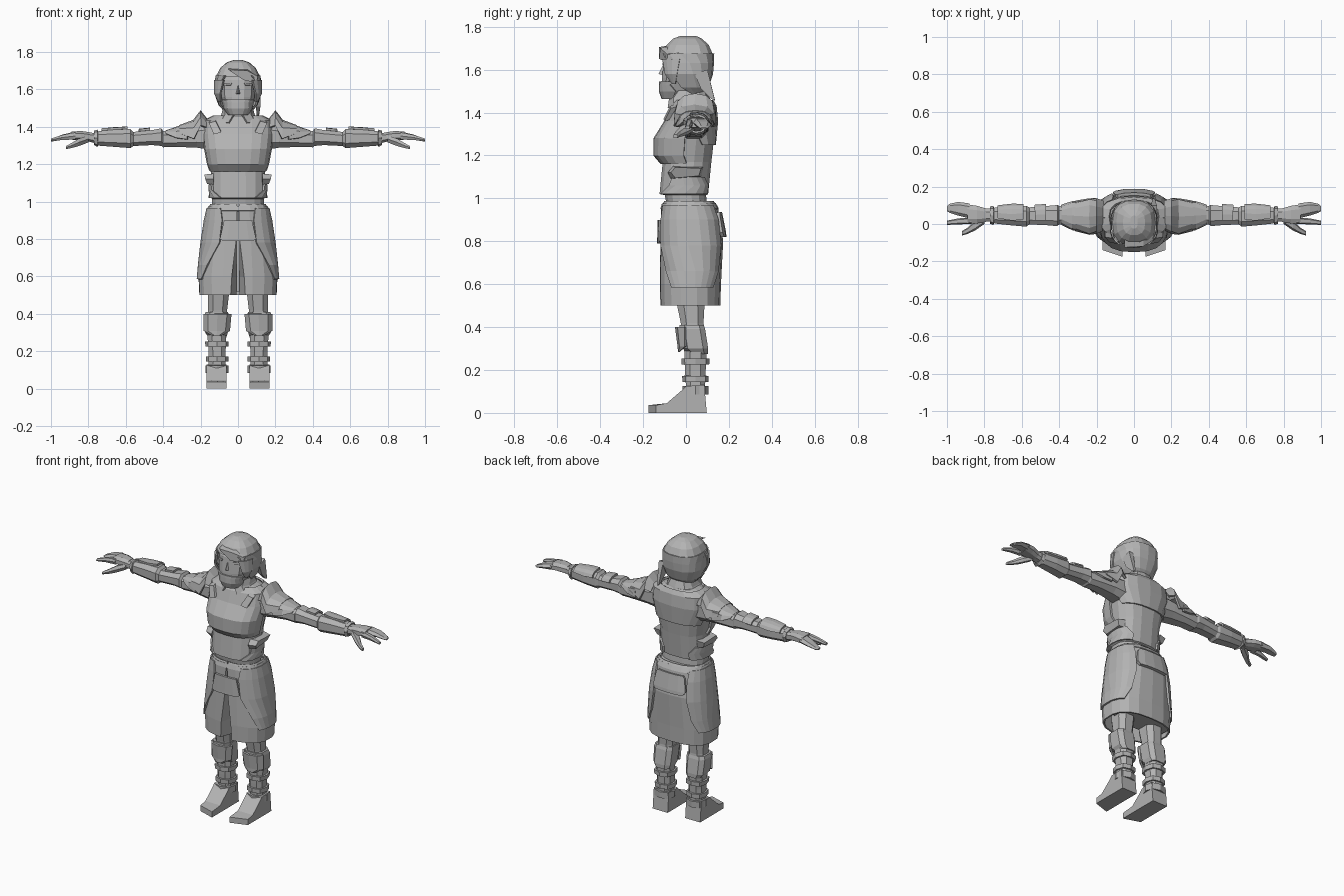
import bpy, bmesh, math

grey = bpy.data.materials.new("plain grey")
grey.diffuse_color = (0.45, 0.45, 0.45, 1)


def finish(name, bm, mirror=False, thick=0.0, solid=True):
    """Turn a bmesh into a flat-shaded object with optional thickness and mirroring."""
    bmesh.ops.remove_doubles(bm, verts=bm.verts, dist=0.0005)
    if solid:
        bmesh.ops.recalc_face_normals(bm, faces=bm.faces)
    me = bpy.data.meshes.new(name)
    bm.to_mesh(me)
    bm.free()
    me.materials.append(grey)
    ob = bpy.data.objects.new(name, me)
    bpy.context.collection.objects.link(ob)
    if thick:
        m = ob.modifiers.new("thickness", 'SOLIDIFY')
        m.thickness, m.offset = thick, 0
    if mirror:
        ob.modifiers.new("mirror", 'MIRROR').use_mirror_merge = False
    return ob


def sym(rows):
    """(z, half width, front y, back y) to full section bounds."""
    return [(z, -h, h, f, b) for z, h, f, b in rows]


def section(prof, h):
    for a, b in zip(prof, prof[1:]):
        if a[0] <= h <= b[0]:
            k = (h - a[0]) / (b[0] - a[0])
            return [p + (q - p) * k for p, q in zip(a, b)]
    return prof[0] if h < prof[0][0] else prof[-1]


def point(prof, h, t, off=0.0, p=2.6, along_x=False):
    """Point on a rounded-box surface: t = -90 front, 0 side, 90 back (or top)."""
    _, u0, u1, v0, v1 = section(prof, h)
    c, s = math.cos(math.radians(t)), math.sin(math.radians(t))
    u = (u0 + u1) / 2 + ((u1 - u0) / 2 + off) * math.copysign(abs(c) ** (2 / p), c)
    v = (v0 + v1) / 2 + ((v1 - v0) / 2 + off) * math.copysign(abs(s) ** (2 / p), s)
    return (h, u, v) if along_x else (u, v, h)


def grid(rows):
    bm = bmesh.new()
    vs = [[bm.verts.new(c) for c in r] for r in rows]
    for a, b in zip(vs, vs[1:]):
        for i in range(len(a) - 1):
            bm.faces.new((a[i], a[i + 1], b[i + 1], b[i]))
    return bm


def patch(name, prof, rows, off=0.006, n=6, thick=0.012, mirror=False, along_x=False, p=2.6):
    """Plate hugging a surface; rows are (height, start angle, end angle), ascending."""
    pts = [[point(prof, h, a + (b - a) * i / n, off, p, along_x) for i in range(n + 1)]
           for h, a, b in rows]
    return finish(name, grid(pts), mirror, thick, solid=False)


def loft(name, prof, n=12, mirror=False, along_x=False, p=2.6):
    """Closed, capped body through all sections."""
    pts = [[point(prof, r[0], -90 + 180 / n + 360 * (i % n) / n, 0, p, along_x)
            for i in range(n + 1)] for r in prof]
    bm = grid(pts)
    bmesh.ops.remove_doubles(bm, verts=bm.verts, dist=0.0005)
    bmesh.ops.holes_fill(bm, edges=[e for e in bm.edges if e.is_boundary], sides=0)
    return finish(name, bm, mirror)


def prism(name, lo, hi, mirror=False):
    """Solid between two matching outlines."""
    bm = bmesh.new()
    a, b = [bm.verts.new(c) for c in lo], [bm.verts.new(c) for c in hi]
    bm.faces.new(a)
    bm.faces.new(b)
    for i in range(len(a)):
        j = (i + 1) % len(a)
        bm.faces.new((a[i], a[j], b[j], b[i]))
    return finish(name, bm, mirror)


# Torso, chest armour and waist
torso = sym([(0.96, .14, -.09, .10), (1.015, .14, -.10, .095), (1.02, .148, -.125, .105),
             (1.17, .145, -.11, .12), (1.3, .17, -.10, .135), (1.42, .18, -.07, .135),
             (1.46, .10, -.05, .11)])
loft("torso", torso, 16)
chest = sym([(1.165, .147, -.115, .12), (1.2, .16, -.145, .125), (1.28, .175, -.145, .135),
             (1.36, .185, -.095, .142), (1.43, .18, -.07, .135), (1.455, .13, -.05, .12)])
patch("chest_plate", chest, [(r[0], -180, 0) for r in chest], 0, 10)
patch("back_plate", chest, [(1.25, 30, 150), (1.36, 0, 180), (1.43, 0, 180), (1.455, 0, 180)], .002, 8)
patch("waist_guard", torso, [(1.02, -60, 60), (1.06, -30, 60), (1.1, -25, 40)], .004, 6, .012, True)
prism("side_pouch", [(.13, -.085, 1.12), (.13, -.06, 1.15), (.13, .08, 1.145), (.13, .07, 1.10), (.13, -.07, 1.09)],
      [(.175, -.07, 1.12), (.18, -.05, 1.145), (.18, .07, 1.14), (.165, .06, 1.105), (.165, -.05, 1.095)], True)
prism("chest_strap", [(.09, -.105, 1.37), (.13, -.10, 1.36), (.155, -.07, 1.42), (.12, -.075, 1.43)],
      [(.09, -.07, 1.38), (.13, -.06, 1.37), (.155, .0, 1.44), (.12, -.01, 1.455)], True)

# Neck and collar
neck = sym([(1.42, .08, -.06, .10), (1.5, .06, -.055, .075), (1.56, .055, -.05, .07)])
loft("neck", neck, 10)
collar = sym([(1.42, .11, -.085, .12), (1.465, .085, -.075, .105), (1.51, .07, -.06, .085)])
patch("collar", collar, [(1.42, -70, 250), (1.465, -80, 260), (1.5, -60, 240)], 0, 10)

# Head, face mask, eyes and nose
head = sym([(1.465, .045, -.105, .0), (1.50, .07, -.118, .05), (1.56, .092, -.115, .09),
            (1.65, .098, -.105, .11), (1.72, .08, -.07, .09), (1.75, .03, -.03, .05)])
loft("head", head, 12)
patch("jaw_mask", head, [(1.465, -175, -5), (1.50, -175, -5), (1.53, -155, -25), (1.545, -165, -15)], .004, 8, .01)
patch("eye", head, [(1.622, -72, -48), (1.634, -76, -45)], .003, 2, .006, True)
prism("nose", [(-.012, -.11, 1.575), (.012, -.11, 1.575), (0, -.10, 1.63)],
      [(-.003, -.128, 1.58), (.003, -.128, 1.58), (0, -.106, 1.625)])

# Hair: shell with face opening, swept fringe, cheek strands and loose lock
hair = sym([(1.49, .075, -.05, .075), (1.52, .10, -.08, .10), (1.58, .122, -.115, .12),
            (1.67, .118, -.118, .128), (1.715, .095, -.092, .108), (1.745, .06, -.06, .075),
            (1.758, .02, -.025, .045)])
patch("hair_shell", hair, [(1.49, 10, 170), (1.52, -15, 195), (1.58, -30, 210), (1.63, -40, 220),
                           (1.675, -62, 242)], 0, 12, .012)
loft("hair_top", [section(hair, 1.67)] + hair[4:], 14)
prism("fringe", [(-.05, -.125, 1.705), (.05, -.12, 1.70), (.105, -.085, 1.67), (.10, -.09, 1.635), (.03, -.125, 1.65)],
      [(-.05, -.07, 1.715), (.05, -.07, 1.71), (.11, -.03, 1.68), (.11, -.04, 1.63), (.03, -.08, 1.65)])
patch("cheek_strand", hair, [(1.535, -38, -28), (1.58, -48, -15), (1.65, -58, -10)], .004, 3, .012, True)
prism("side_lock", [(.09, .04, 1.58), (.09, .10, 1.60), (.10, .135, 1.46), (.10, .115, 1.465), (.095, .07, 1.51)],
      [(.122, .04, 1.58), (.122, .10, 1.60), (.112, .135, 1.455), (.112, .115, 1.465), (.12, .07, 1.51)])

# Skirt: open at the front with edges folded inwards
skirt = sym([(.5, .203, -.115, .155), (.6, .208, -.118, .158), (.83, .182, -.115, .17),
             (.955, .16, -.112, .145), (.985, .145, -.10, .125)])
rows = []
for z, gap in ((.5, .042), (.6, .036), (.8, .012), (.955, .008), (.985, .008)):
    f = section(skirt, z)[3]
    arc = [point(skirt, z, -74 + 328 * i / 16) for i in range(17)]
    rows.append([(.014, f + .08, z), (gap, f, z)] + arc + [(-gap, f, z), (-.014, f + .08, z)])
finish("skirt", grid(rows), thick=.01, solid=False)
loft("skirt_lining", sym([(.52, .19, -.02, .145), (.9, .165, -.03, .155), (.98, .14, -.09, .12)]), 12)
patch("belt", skirt, [(.95, -90, 270), (.975, -90, 270)], .003, 20, .01)
patch("hip_plate", skirt, [(.585, -30, 40), (.66, -44, 54), (.78, -66, 60), (.9, -68, 58), (.965, -62, 52)],
      .007, 8, .014, True)
patch("front_buckle_plate", skirt, [(.79, -107, -73), (.80, -113, -67), (.9, -108, -72)], .012, 4, .014)
patch("back_pouch", skirt, [(.82, 66, 114), (.84, 60, 120), (.92, 62, 118), (.935, 66, 114)], .008, 4, .022)

# Legs, knee guards, shin bands and boots
leg = [(.08, .065, .160, 0, .09), (.2, .063, .160, -.008, .095), (.3, .06, .168, -.012, .10),
       (.42, .055, .163, -.028, .085), (.5, .045, .165, -.045, .09), (.85, .02, .16, -.08, .11)]
loft("leg", leg, 8, True)
loft("knee_guard", [(.275, .060, .160, .012, .105), (.30, .052, .178, -.018, .106),
                    (.39, .048, .182, -.033, .092), (.41, .050, .176, -.033, .085)], 8, True, p=3.5)
patch("knee_flap", leg, [(.285, -100, -80), (.31, -150, -30), (.4, -160, -20)], .02, 4, .012, True)
for i, z in enumerate((.145, .225)):
    patch("shin_band_%d" % (i + 1), leg, [(z, -90, 270), (z + .028, -90, 270)], .006, 8, .012, True)
side = [(-.175, 0), (-.175, .036), (-.09, .045), (-.02, .105), (.0, .125), (.085, .13), (.097, 0)]
prism("boot", [(.062, y, z) for y, z in side],
      [(.168, y + (.035 if y < -.15 else 0), z) for y, z in side], True)
patch("ankle_cuff", leg, [(.085, -90, 270), (.125, -90, 270)], .008, 8, .012, True)

# Arms along x, with elbow and bracer steps
arm = [(.13, -.04, .11, 1.27, 1.43), (.22, -.03, .11, 1.285, 1.41), (.33, -.005, .105, 1.29, 1.385),
       (.40, -.005, .10, 1.288, 1.38), (.41, -.015, .105, 1.295, 1.395), (.46, -.01, .10, 1.30, 1.385),
       (.56, -.005, .092, 1.295, 1.375), (.575, -.018, .10, 1.283, 1.392), (.66, -.01, .10, 1.29, 1.388),
       (.745, .0, .09, 1.297, 1.38), (.76, .01, .085, 1.31, 1.37), (.80, .01, .085, 1.32, 1.37)]
loft("arm", arm, 8, True, True)
patch("wrist_band", arm, [(.75, 0, 360), (.768, 0, 360)], .004, 8, .01, True, True)
patch("forearm_plate", arm, [(.59, 20, 100), (.65, 15, 110), (.73, 20, 100)], .005, 4, .012, True, True)
patch("elbow_plate", arm, [(.47, 20, 110), (.53, 20, 110)], .006, 4, .012, True, True)

# Shoulder guards, two overlapping layers
guard = [(.165, -.03, .12, 1.30, 1.43), (.2, -.045, .13, 1.28, 1.48), (.235, -.05, .13, 1.28, 1.43),
         (.30, -.035, .12, 1.285, 1.405), (.385, -.012, .11, 1.29, 1.375)]
patch("shoulder_guard", guard, [(.165, 20, 160), (.2, 10, 170), (.235, -10, 190), (.31, 15, 165)],
      .002, 6, .014, True, True)
patch("upper_arm_guard", guard, [(.27, -10, 190), (.33, 0, 180), (.385, 40, 140)], 0, 6, .012, True, True)

# Hands: palm, fused fingers, index finger and thumb
loft("palm", [(.79, .01, .085, 1.318, 1.372), (.84, .0, .10, 1.325, 1.38), (.89, .0, .108, 1.33, 1.375)],
     8, True, True)
loft("fingers", [(.88, .03, .11, 1.332, 1.375), (.94, .045, .118, 1.33, 1.36), (.985, .06, .108, 1.322, 1.34),
                 (1.0, .068, .095, 1.322, 1.332)], 6, True, True)
loft("index_finger", [(.87, .0, .035, 1.33, 1.372), (.94, -.002, .03, 1.328, 1.358), (1.0, -.005, .018, 1.322, 1.338)],
     6, True, True)
loft("thumb", [(.80, .0, .05, 1.315, 1.355), (.85, -.035, .02, 1.295, 1.34), (.89, -.053, -.02, 1.285, 1.315),
               (.92, -.062, -.038, 1.28, 1.298)], 6, True, True)
